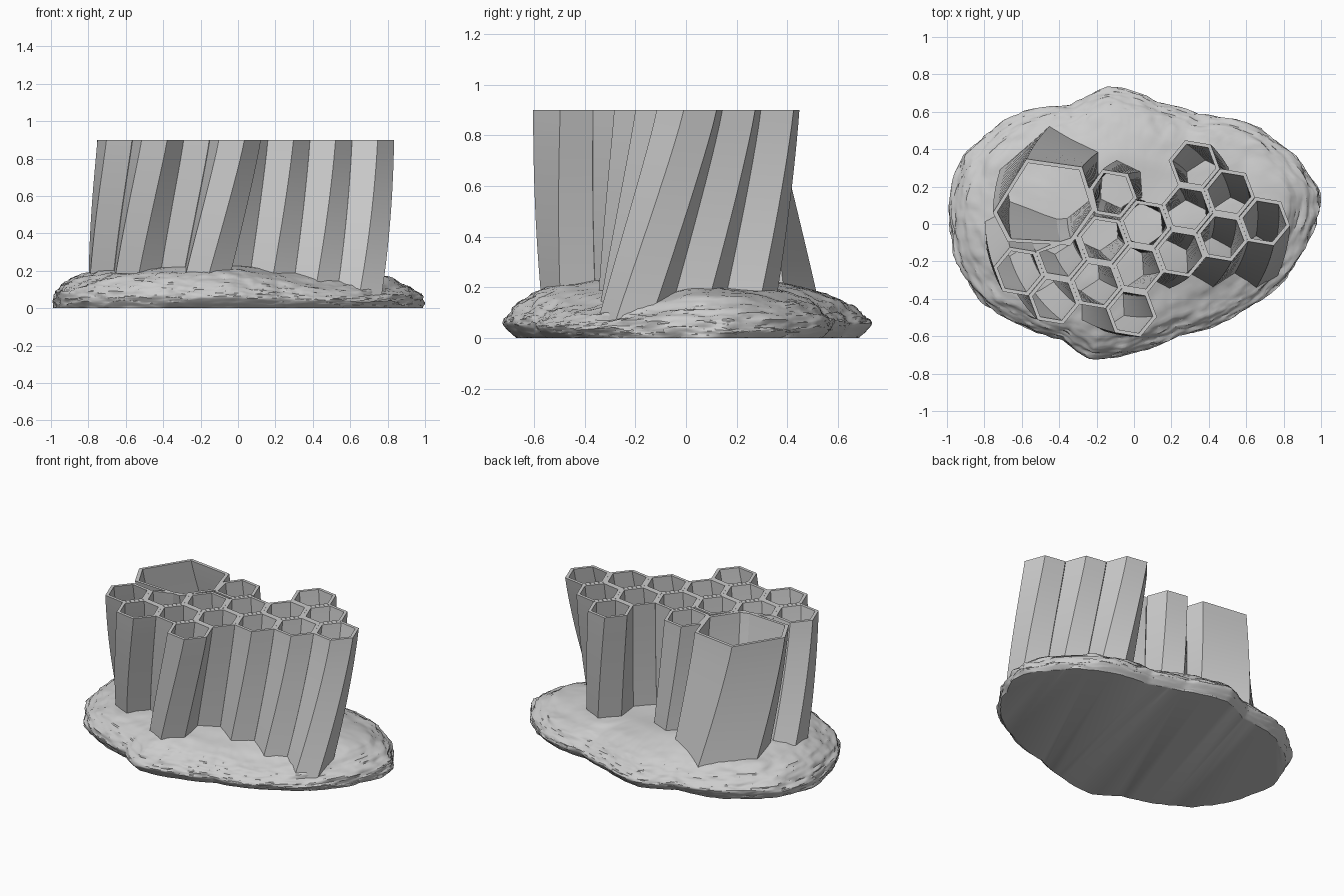
import bpy, bmesh, math
from mathutils import Vector, noise

cube = bpy.data.objects.get("Cube")
if cube:
    bpy.data.objects.remove(cube)

TOP, FOOT = 0.9, 0.03          # rim height and buried foot of the columns
TWIST = 0.335                  # twist in radians, reached 0.8 below the rim
AXIS = Vector((0.04, 0.045))   # the cluster twists about this point
TILT = math.radians(-9.5)      # direction of the first hexagon corner
CELL_R = 0.1385

stone = bpy.data.materials.new("pale_grey_stone")
stone.use_nodes = True
stone.diffuse_color = (0.6, 0.6, 0.6, 1)
stone.node_tree.nodes["Principled BSDF"].inputs["Base Color"].default_value = (0.6, 0.6, 0.6, 1)

# Rim of the large column: an uneven hexagon, anticlockwise
LARGE = [Vector(p) for p in ((-.205, .078), (-.277, .305), (-.575, .348),
                             (-.755, .06), (-.675, -.095), (-.34, -.115))]


def finish(bm, name, angle):
    bmesh.ops.recalc_face_normals(bm, faces=bm.faces)
    mesh = bpy.data.meshes.new(name)
    bm.to_mesh(mesh)
    bm.free()
    mesh.materials.append(stone)
    obj = bpy.data.objects.new(name, mesh)
    bpy.context.collection.objects.link(obj)
    bpy.ops.object.select_all(action='DESELECT')
    obj.select_set(True)
    bpy.context.view_layer.objects.active = obj
    bpy.ops.object.shade_smooth_by_angle(angle=math.radians(angle))


def bridge(bm, a, b):
    n = len(a)
    for i in range(n):
        bm.faces.new((a[i], a[(i + 1) % n], b[(i + 1) % n], b[i]))


def hexagon(center, radius):
    return [center + radius * Vector((math.cos(TILT + k * math.pi / 3),
                                      math.sin(TILT + k * math.pi / 3))) for k in range(6)]


def push_out(p):
    """Slide a corner that falls inside the large column onto its nearest wall."""
    gaps = []
    for a, b in zip(LARGE, LARGE[1:] + LARGE[:1]):
        along = (b - a).normalized()
        outward = Vector((along.y, -along.x))
        gaps.append((outward.dot(p - a), outward))
    gap, outward = max(gaps, key=lambda g: g[0])
    return p - outward * gap if gap < 0 else p


def tube(name, outer, wall):
    """Hollow hexagonal column that curls round the cluster axis on its way down."""
    center = sum(outer, Vector((0, 0))) / 6
    inner = [center + (p - center) * (1 - wall / (p - center).length) for p in outer]
    bm = bmesh.new()

    def ring(points, z):
        a = -TWIST * ((TOP - z) / 0.8) ** 1.1
        c, s = math.cos(a), math.sin(a)
        return [bm.verts.new((AXIS.x + d.x * c - d.y * s, AXIS.y + d.x * s + d.y * c, z))
                for d in (p - AXIS for p in points)]

    heights = [FOOT + (TOP - FOOT) * i / 14 for i in range(15)]
    rings = [ring(outer, z) for z in heights] + [ring(inner, z) for z in reversed(heights)]
    for a, b in zip(rings, rings[1:] + rings[:1]):
        bridge(bm, a, b)
    finish(bm, name, 25)


# Honeycomb of small columns: lattice steps from the middle cell
step_a, step_b = Vector((0.188, -0.152)), Vector((-0.225, -0.084))
cells = [(0, j) for j in range(-2, 4)] + [(1, j) for j in range(-2, 4)]
cells += [(-1, -2), (-1.04, -0.07), (2, 2)]
for n, (i, j) in enumerate(cells):
    middle = Vector((0.06, -0.002)) + step_a * i + step_b * j
    tube(f"small_column_{n + 1}", [push_out(p) for p in hexagon(middle, CELL_R)], 0.022)

# Large column at the back right
tube("large_column", LARGE, 0.024)

# Rock base: outline corners, anticlockwise
OUTLINE = [(.99, .18), (.885, .345), (.68, .515), (.35, .585), (.135, .655), (-.15, .74),
           (-.345, .64), (-.69, .55), (-.905, .37), (-.985, .13), (-.95, -.19), (-.8, -.43),
           (-.56, -.56), (-.39, -.62), (-.24, -.73), (0, -.69), (.24, -.6), (.56, -.48),
           (.78, -.32), (.91, -.14), (.98, .05)]
polar = sorted((math.atan2(y, x) % math.tau, math.hypot(x, y)) for x, y in OUTLINE)
polar = [(polar[-1][0] - math.tau, polar[-1][1])] + polar + [(polar[0][0] + math.tau, polar[0][1])]


def reach(angle):
    for (a0, r0), (a1, r1) in zip(polar, polar[1:]):
        if a0 <= angle <= a1:
            return r0 + (r1 - r0) * (angle - a0) / (a1 - a0)


def clamp(value, limit):
    return max(-limit, min(limit, value))


# Section of the rock from its foot to the crown: (share of outline, height)
SECTION = [(.99, 0), (1, .025), (1, .05), (.985, .08), (.945, .11), (.9, .14),
           (.83, .17), (.7, .2), (.5, .225), (.25, .235), (.02, .235)]
SUB, SEGMENTS = 5, 260
section = []
for (t0, z0), (t1, z1) in zip(SECTION, SECTION[1:]):
    section += [(t0 + (t1 - t0) * k / SUB, z0 + (z1 - z0) * k / SUB) for k in range(SUB)]
section.append(SECTION[-1])

bm = bmesh.new()
rings = []
for t, z in section:
    ring = []
    edge = clamp(max(0, (t - 0.4) / 0.5), 1)
    undercut = 1 - 0.07 * max(0, 1 - z / 0.06)     # the foot tucks in at front and back
    for k in range(SEGMENTS):
        angle = math.tau * k / SEGMENTS
        r = reach(angle) * t
        x, y = r * math.cos(angle), r * math.sin(angle) * undercut
        # broad lumps, then layered ledges that are finer in height than along the rock
        lump = noise.noise(Vector((x * 3, y * 3, z * 3 + 5)))
        ledge = noise.fractal(Vector((x * 6, y * 6, z * 26)), 0.7, 2, 4)
        grow = 1 + edge * (0.008 * lump + 0.017 * ledge)
        # the crown falls away to the left, most of all at the front left
        height = z * (1 - 0.1 * x + 0.08 * lump) + edge * 0.01 * ledge * (z > 0)
        height *= 1 - 1.2 * max(0, min(x, 0.7)) * max(0, min(-y, 0.4))
        # gentle drop towards the back
        height *= 1 - 0.15 * max(0, y)
        ring.append(bm.verts.new((clamp(x * grow, 1), clamp(y * grow, 0.74), max(0, height))))
    rings.append(ring)
for a, b in zip(rings, rings[1:]):
    bridge(bm, a, b)
bm.faces.new(rings[0])
bm.faces.new(rings[-1])
finish(bm, "rock_base", 35)
